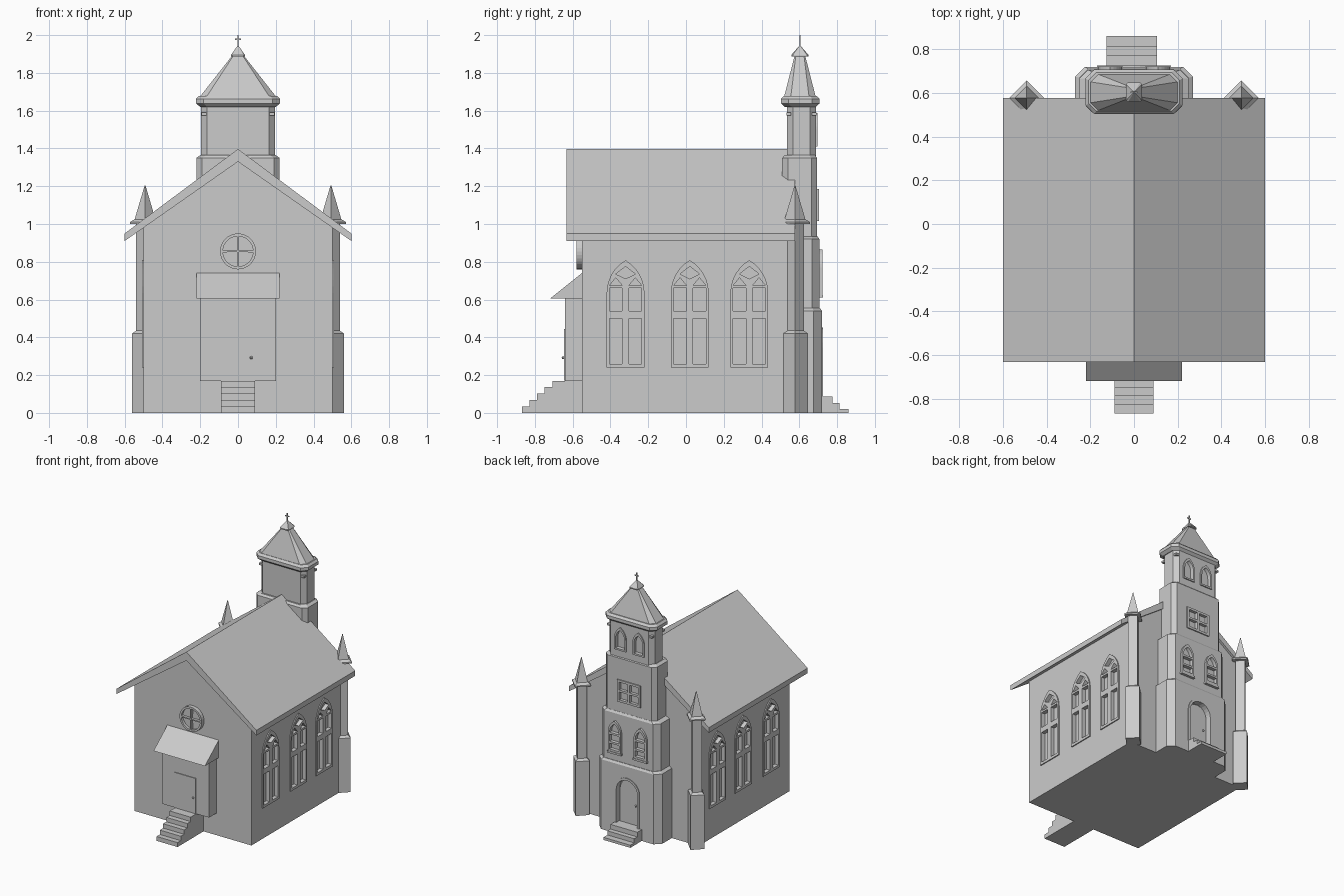
import bpy, bmesh, math

if "Cube" in bpy.data.objects:
    bpy.data.objects.remove(bpy.data.objects["Cube"])

stone = bpy.data.materials.new("plain grey")
stone.diffuse_color = (0.6, 0.6, 0.6, 1)
stone.use_nodes = True
stone.node_tree.nodes["Principled BSDF"].inputs["Base Color"].default_value = stone.diffuse_color


def mesh(name, verts, faces):
    me = bpy.data.meshes.new(name)
    me.from_pydata(verts, [], faces)
    bm = bmesh.new()
    bm.from_mesh(me)
    bmesh.ops.recalc_face_normals(bm, faces=bm.faces)
    bm.to_mesh(me)
    bm.free()
    me.materials.append(stone)
    ob = bpy.data.objects.new(name, me)
    bpy.context.collection.objects.link(ob)
    return ob


def loft(name, rings):
    """Skin a list of equal-length rings of 3D points and cap both ends."""
    n = len(rings[0])
    faces = [list(range(n)), list(range(n * (len(rings) - 1), n * len(rings)))]
    for k in range(len(rings) - 1):
        for i in range(n):
            j = (i + 1) % n
            faces.append([k*n + i, k*n + j, (k+1)*n + j, (k+1)*n + i])
    return mesh(name, [p for r in rings for p in r], faces)


def prism(name, pts, axis, a, b):
    """Extrude a 2D profile along an axis from a to b."""
    place = {'x': lambda u, v, t: (t, u, v), 'y': lambda u, v, t: (u, t, v)}[axis]
    return loft(name, [[place(u, v, t) for u, v in pts] for t in (a, b)])


def rect(u0, u1, v0, v1):
    return [(u0, v0), (u1, v0), (u1, v1), (u0, v1)]


def arch(c, w, z0, spring, pointed=True, n=6):
    """Window outline with a pointed or round head; w is the full width."""
    pts = [(c - w/2, z0), (c + w/2, z0)]
    if pointed:
        right = [(c - w/2 + w*math.cos(t), spring + w*math.sin(t))
                 for t in [math.pi/3*i/n for i in range(n + 1)]]
        return pts + right + [(2*c - u, v) for u, v in right[-2::-1]]
    return pts + [(c + w/2*math.cos(t), spring + w/2*math.sin(t))
                  for t in [math.pi*i/(2*n) for i in range(2*n + 1)]]


def tier(name, levels, cy):
    """Chamfered-rectangle tower stage; levels are (half_x, half_y, chamfer, z)."""
    rings = []
    for x, y, c, z in levels:
        q = [(x, -y + c), (x, y - c), (x - c, y), (-x + c, y),
             (-x, y - c), (-x, -y + c), (-x + c, -y), (x - c, -y)]
        rings.append([(u, v + cy, z) for u, v in q])
    return loft(name, rings)


def diamond(name, cx, cy, levels):
    return loft(name, [[(cx + r, cy, z), (cx, cy + r, z), (cx - r, cy, z), (cx, cy - r, z)]
                       for r, z in levels])


def cut(targets, profiles, axis, a, b):
    """Sink all profiles into the targets, then discard the cutter."""
    parts = [prism("cutter", p, axis, a, b) for p in profiles]
    bpy.ops.object.select_all(action='DESELECT')
    for p in parts:
        p.select_set(True)
    bpy.context.view_layer.objects.active = parts[0]
    if len(parts) > 1:
        bpy.ops.object.join()
    cutter = parts[0]
    cutter.hide_render = True
    for t in targets:
        m = t.modifiers.new("recess", 'BOOLEAN')
        m.operation, m.solver, m.object = 'DIFFERENCE', 'EXACT', cutter
        bpy.context.view_layer.objects.active = t
        bpy.ops.object.modifier_apply(modifier=m.name)
    bpy.data.objects.remove(cutter)


def knob(name, loc):
    bpy.ops.mesh.primitive_uv_sphere_add(segments=8, ring_count=6, radius=0.008, location=loc)
    bpy.context.object.name = name
    bpy.context.object.data.materials.append(stone)


# Nave walls and gable roof
walls = prism("nave_walls", [(-.5, 0), (.5, 0), (.5, .985), (0, 1.335), (-.5, .985)], 'y', -.55, .56)
prism("gable_roof", [(-.6, .91), (0, 1.33), (.6, .91), (.6, .95), (0, 1.397), (-.6, .95)], 'y', -.632, .578)

# Three traceried windows on each side wall
panes, frames = [], []
for c in (-.32, .02, .335):
    for s in (-1, 1):
        a, b = sorted((c + s*.018, c + s*.085))
        m = (a + b)/2
        panes += [rect(a, b, .26, .5), rect(a, b, .54, .66), [(a, .675), (b, .675), (m, .715)]]
    panes.append([(c - .052, .735), (c, .71), (c + .052, .735), (c, .775)])
for s in (-1, 1):
    frames = [prism("side_window_frame", arch(c, .2, .24, .635), 'x', s*.495, s*.508)
              for c in (-.32, .02, .335)]
    cut([walls] + frames, panes, 'x', s*.478, s*.53)

# Round gable window with four quarter panes
circle = [(.095*math.cos(i*math.pi/16), .855 + .095*math.sin(i*math.pi/16)) for i in range(32)]
rose = prism("round_window", circle, 'y', -.58, -.545)
quarters = []
for k in range(4):
    t0 = k*math.pi/2
    sx, sz = math.cos(t0 + math.pi/4)*1.414, math.sin(t0 + math.pi/4)*1.414
    q = [(sx*.004, .855 + sz*.004)]
    q += [(.08*math.cos(t0 + .06 + i*1.45/8), .855 + .08*math.sin(t0 + .06 + i*1.45/8)) for i in range(9)]
    quarters.append(q)
cut([rose], quarters, 'y', -.6, -.56)

# Front porch, canopy, door and steps
prism("porch", rect(-.2, .2, .17, .64), 'y', -.64, -.545)
prism("porch_canopy", [(-.72, .605), (-.545, .605), (-.545, .745)], 'x', -.22, .22)
prism("front_door", rect(-.093, .09, .172, .445), 'y', -.646, -.635)
knob("front_door_knob", (.07, -.65, .292))
steps = [(-.545, 0), (-.868, 0)]
for i in range(5):
    y = -.868 + i*.04
    steps += [(y, .034*(i + 1)), (y + .04, .034*(i + 1))]
prism("front_steps", steps + [(-.545, .17)], 'x', -.09, .09)

# Corner buttresses with pinnacles
for s in (-1, 1):
    diamond("corner_buttress", s*.492, .577, [(.07, 0), (.07, .42), (.047, .435), (.047, 1.0)])
    diamond("pinnacle", s*.492, .577, [(.08, 1.0), (.08, 1.01), (.055, 1.025), (.002, 1.205)])

# Bell tower stages, each with a sloped ledge
base = tier("tower_base", [(.27, .11, .045, 0), (.27, .11, .045, .54), (.25, .1, .04, .555)], .61)
middle = tier("tower_middle", [(.25, .1, .04, .545), (.25, .1, .04, .92), (.22, .09, .03, .935)], .606)
upper = tier("tower_upper", [(.22, .0925, .03, .925), (.22, .0925, .03, 1.35), (.2, .08, .03, 1.365)], .602)
belfry = tier("belfry", [(.195, .077, .032, 1.355), (.195, .077, .032, 1.64)], .612)
for s in (-1, 1):
    for y in (.545, .679):
        prism("belfry_bracket", rect(s*.18 - .014, s*.18 + .014, 1.575, 1.59), 'y', y - .012, y + .012)
tier("cornice", [(.2, .083, .035, 1.62), (.222, .102, .04, 1.638), (.222, .102, .04, 1.662),
                 (.208, .088, .035, 1.678)], .605)
tier("spire", [(.2, .083, .035, 1.676), (.028, .027, .006, 1.895)], .603)
tier("spire_cap", [(.036, .045, .008, 1.888), (.036, .045, .008, 1.896), (.004, .005, .001, 1.942)], .603)
prism("cross_upright", rect(-.003, .003, 1.93, 2.0), 'y', .6, .606)
prism("cross_arm", rect(-.016, .016, 1.974, 1.981), 'y', .6, .606)

# Tower doorway, door and steps
frame = prism("doorway_frame", arch(0, .215, .085, .345, False), 'y', .7, .726)
cut([base, frame], [arch(0, .18, .088, .345, False)], 'y', .68, .75)
prism("tower_door", arch(0, .165, .088, .345, False), 'y', .67, .688)
knob("tower_door_knob", (-.055, .692, .24))
prism("tower_steps", [(.69, 0), (.86, 0), (.86, .02), (.812, .02), (.812, .052),
                      (.775, .052), (.775, .088), (.69, .088)], 'x', -.125, .105)

# Tower windows: pointed pair, four-pane square, belfry pair
for c in (-.11, .11):
    f = prism("tower_pointed_window", arch(c, .11, .62, .77), 'y', .695, .722)
    cut([f, middle], [rect(c - .04, c + .04, .64, .685), rect(c - .04, c + .04, .7, .755),
                      arch(c, .08, .77, .771)], 'y', .695, .74)
    prism("window_sill", rect(c - .06, c + .06, .61, .625), 'y', .695, .726)
square = prism("tower_square_window", rect(-.1, .1, 1.015, 1.185), 'y', .685, .703)
cut([square, upper], [rect(x, x + .07, z, z + .06) for x in (-.08, .01) for z in (1.032, 1.108)],
    'y', .68, .72)
for c in (-.078, .078):
    f = prism("belfry_window", arch(c, .1, 1.41, 1.5), 'y', .68, .697)
    cut([f, belfry], [arch(c, .075, 1.423, 1.5)], 'y', .668, .72)
